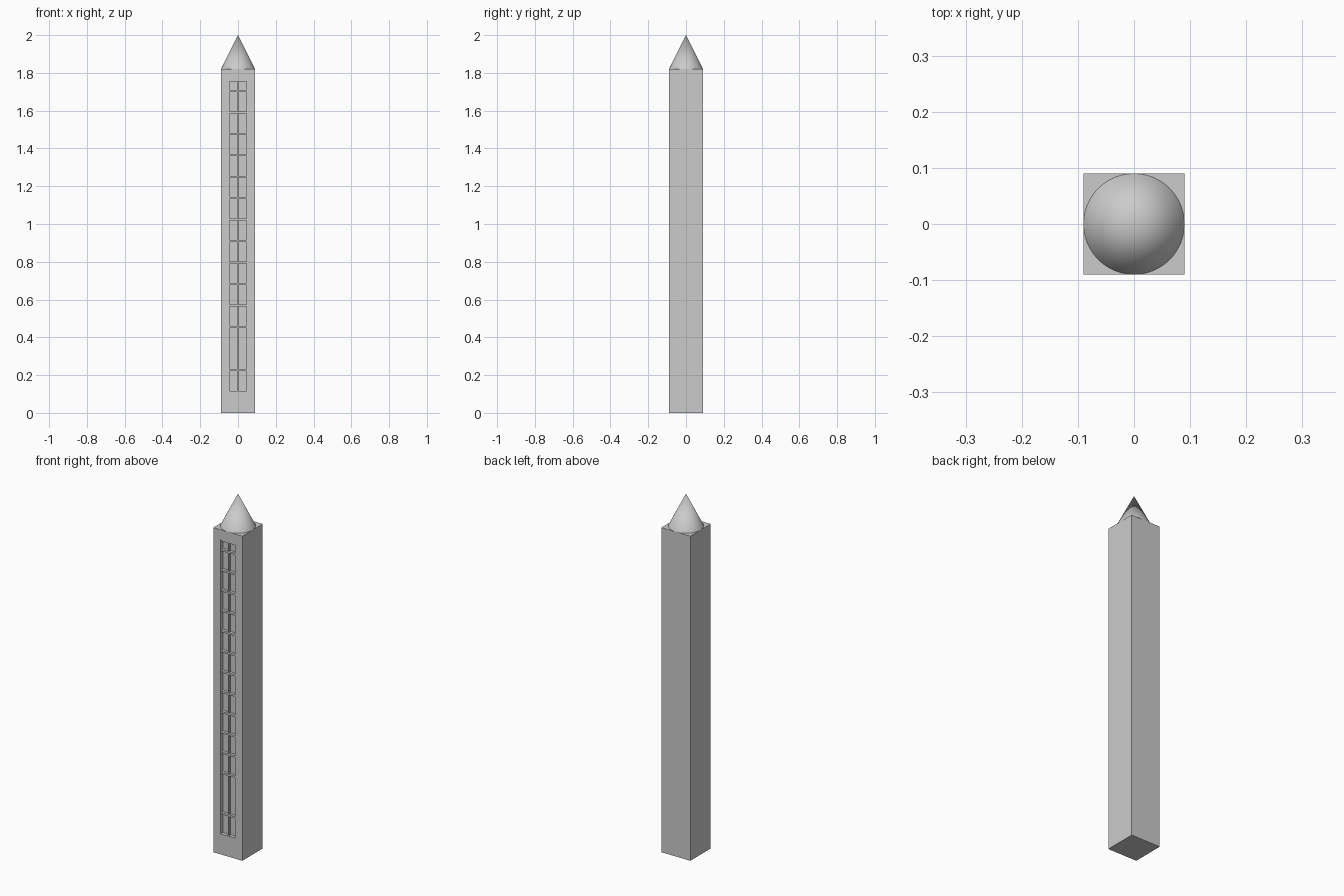
import bpy

if "Cube" in bpy.data.objects:
    bpy.data.objects.remove(bpy.data.objects["Cube"])

HALF = 0.09          # half width of the tower
SHAFT = 1.82         # height of the shaft
WIN_W = 0.09         # window opening width
WIN_Z0, WIN_Z1 = 0.115, 1.765
DEPTH = 0.02         # window recess depth
STEP = 0.1136        # spacing of the crossbars


def box(name, x0, x1, y0, y1, z0, z1):
    bpy.ops.mesh.primitive_cube_add(
        size=1, location=((x0 + x1) / 2, (y0 + y1) / 2, (z0 + z1) / 2))
    ob = bpy.context.object
    ob.name = name
    ob.scale = (x1 - x0, y1 - y0, z1 - z0)
    bpy.ops.object.transform_apply(location=False, rotation=False, scale=True)
    return ob


# square shaft with a tall recessed window on the front
shaft = box("tower_shaft", -HALF, HALF, -HALF, HALF, 0, SHAFT)
cutter = box("window_cutter", -WIN_W / 2, WIN_W / 2,
             -HALF - 0.05, -HALF + DEPTH, WIN_Z0, WIN_Z1)
cutter.hide_render = True
cutter.hide_viewport = True
cutter.display_type = 'WIRE'
cut = shaft.modifiers.new("window_recess", 'BOOLEAN')
cut.operation = 'DIFFERENCE'
cut.solver = 'EXACT'
cut.object = cutter

# window bars: one upright and evenly spaced crossbars with one gap
y_front, y_back = -HALF + 0.006, -HALF + DEPTH + 0.001
box("window_mullion", -0.003, 0.003, y_front, y_back, WIN_Z0, WIN_Z1)
heights = [0.228 + STEP * i for i in range(14) if i != 1]
heights.append(WIN_Z1 - 0.005)
for z in heights:
    box("window_crossbar", -WIN_W / 2, WIN_W / 2,
        y_front - 0.002, y_back, z - 0.005, z + 0.005)

# pointed round roof
bpy.ops.mesh.primitive_cone_add(vertices=48, radius1=HALF, radius2=0,
                                depth=2 - SHAFT, location=(0, 0, (2 + SHAFT) / 2))
bpy.context.object.name = "cone_roof"
bpy.ops.object.shade_smooth_by_angle()
